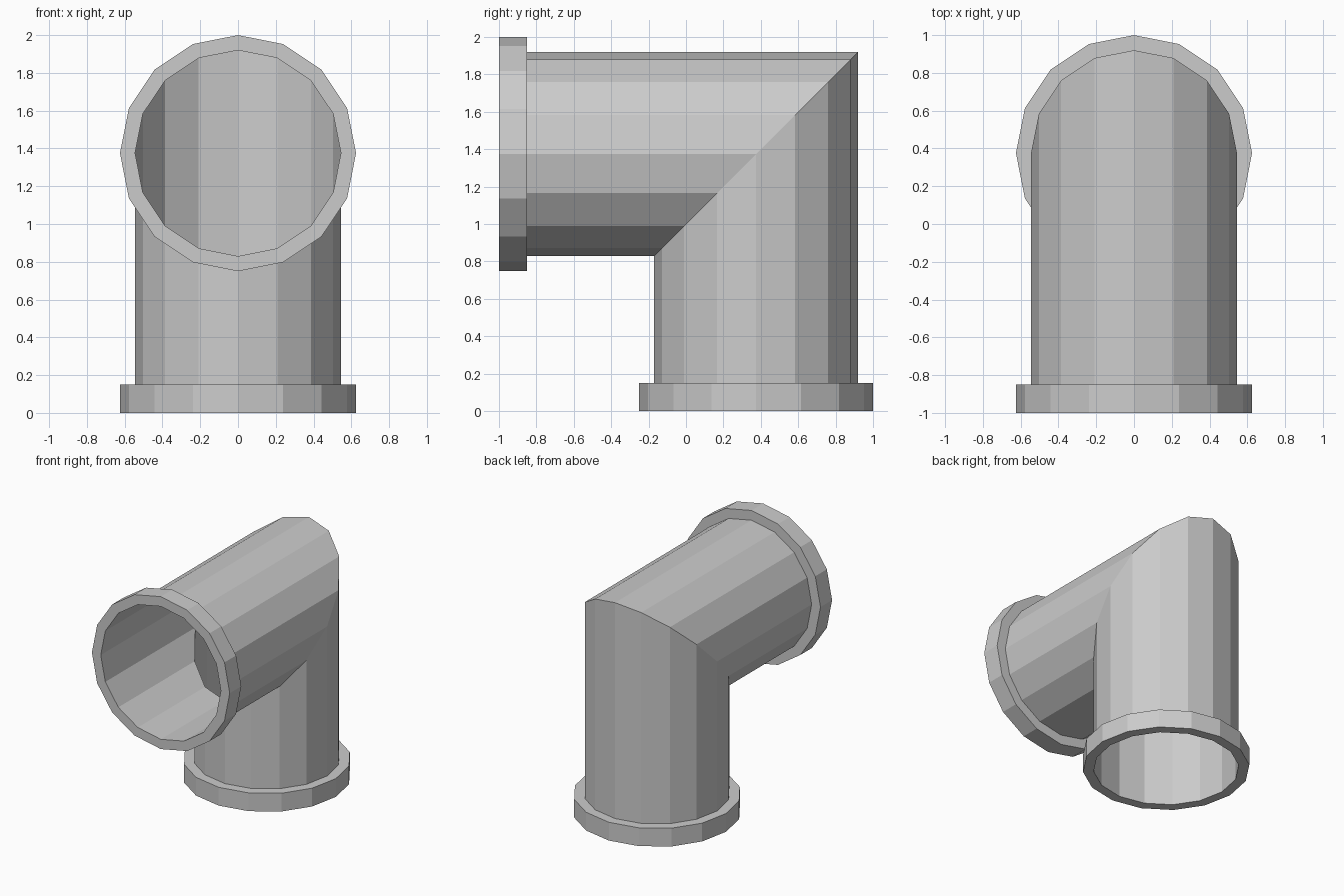
import bpy
from math import sin, cos, pi

if "Cube" in bpy.data.objects:
    bpy.data.objects.remove(bpy.data.objects["Cube"])

SIDES = 16
PIPE_R, FLANGE_R, FLANGE_T = 0.545, 0.625, 0.15
AXIS_Y, AXIS_Z = 0.375, 1.375      # vertical leg's y, horizontal leg's z


def ring(r, y=None, z=None):
    """Ring at fixed y (horizontal leg), fixed z (vertical leg) or on the mitre."""
    pts = []
    for i in range(SIDES):
        a = 2 * pi * i / SIDES
        u = r * cos(a)
        pts.append((r * sin(a),
                    AXIS_Y + u if y is None else y,
                    AXIS_Z + u if z is None else z))
    return pts


def loft(name, rings, closed=False):
    """Skin a run of rings with quads; closed joins the last to the first."""
    verts = [p for r in rings for p in r]
    n = len(rings)
    faces = []
    for k in range(n if closed else n - 1):
        a, b = k * SIDES, (k + 1) % n * SIDES
        for i in range(SIDES):
            j = (i + 1) % SIDES
            faces.append((a + i, a + j, b + j, b + i))
    mesh = bpy.data.meshes.new(name)
    mesh.from_pydata(verts, [], faces)
    mesh.update()
    obj = bpy.data.objects.new(name, mesh)
    bpy.context.collection.objects.link(obj)
    return obj


# thin-walled elbow with a 45 degree mitre
loft("elbow_pipe", [ring(PIPE_R, y=-1 + FLANGE_T),
                    ring(PIPE_R),
                    ring(PIPE_R, z=FLANGE_T)])

# collar round each open end
for name, axis, start, end in (("front_flange", "y", -1, -1 + FLANGE_T),
                               ("base_flange", "z", FLANGE_T, 0)):
    section = ((FLANGE_R, start), (FLANGE_R, end), (PIPE_R, end), (PIPE_R, start))
    loft(name, [ring(r, **{axis: t}) for r, t in section], closed=True)
